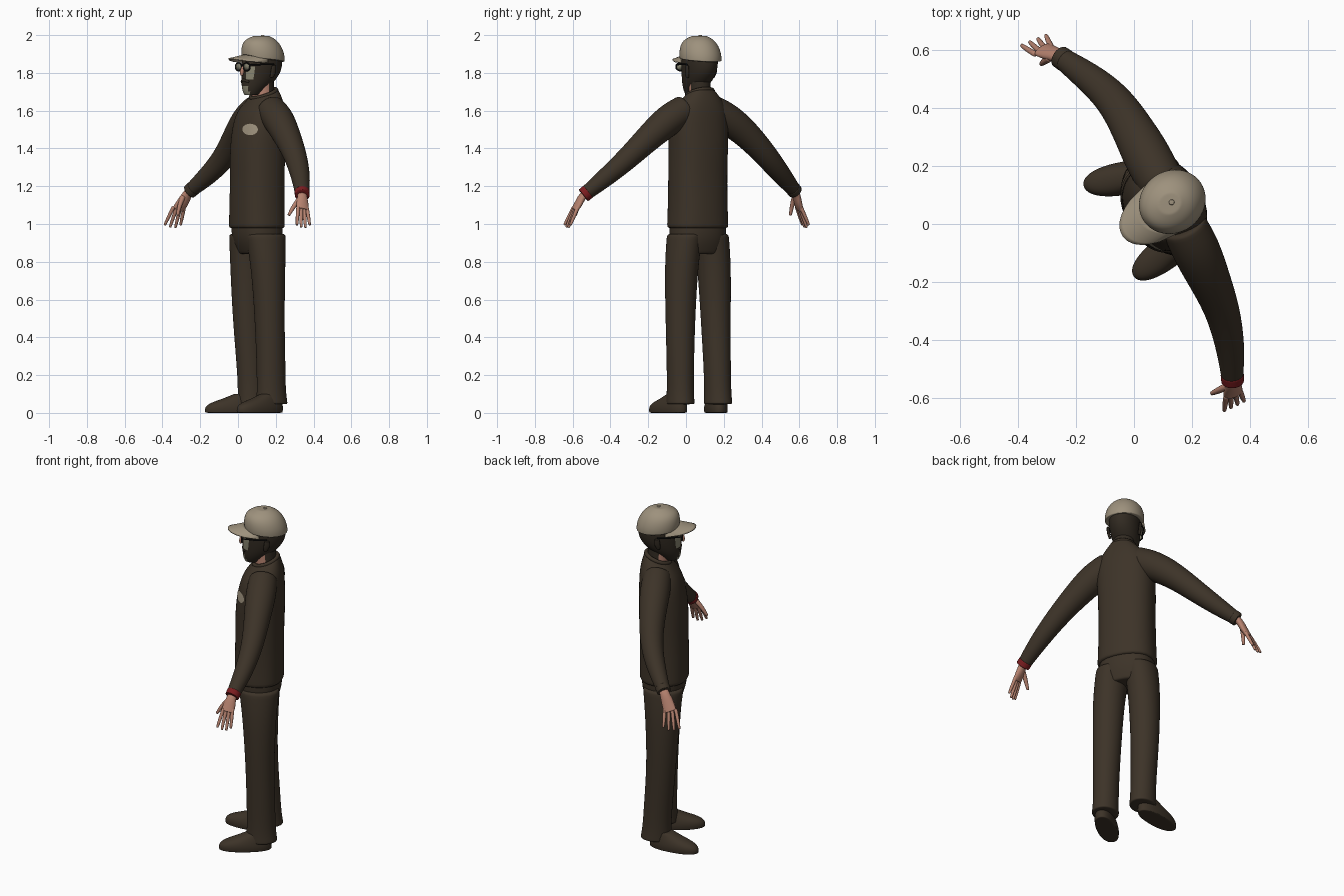
import bpy, bmesh, math
from mathutils import Vector as V

if "Cube" in bpy.data.objects:
    bpy.data.objects.remove(bpy.data.objects["Cube"])


def material(name, r, g, b):
    m = bpy.data.materials.new(name)
    m.use_nodes = True
    m.diffuse_color = (r, g, b, 1)
    m.node_tree.nodes["Principled BSDF"].inputs["Base Color"].default_value = (r, g, b, 1)
    return m


CLOTH = material("dark brown cloth", .046, .033, .021)
HEAD = material("deep brown", .032, .024, .016)
KHAKI = material("khaki", .34, .285, .205)
SKIN = material("skin", .47, .225, .16)
RED = material("dark red", .2, .012, .014)
PALE = material("pale grey olive", .25, .235, .165)
BLACK = material("black", .008, .008, .008)

BODY = V((-.88, -.48, 0)).normalized()   # way the body faces
FACE = V((-.82, -.57, 0)).normalized()   # way the head faces
NECK = V((.13, .075, 0))


def side_of(fwd):
    return V((-fwd.y, fwd.x, 0))


def finish(name, bm, mats, sub=0, rule=None):
    """Turn a bmesh into a smooth object, colouring faces by the rule."""
    bmesh.ops.recalc_face_normals(bm, faces=bm.faces)
    for f in bm.faces:
        f.smooth = True
        if rule:
            f.material_index = rule(f.calc_center_median())
    me = bpy.data.meshes.new(name)
    bm.to_mesh(me)
    bm.free()
    for m in mats:
        me.materials.append(m)
    ob = bpy.data.objects.new(name, me)
    bpy.context.collection.objects.link(ob)
    if sub:
        ob.modifiers.new("Smooth", "SUBSURF").levels = sub
        ob.modifiers["Smooth"].render_levels = sub
    return ob


def bridge(name, rings, mats, sub=2, rule=None):
    """Skin a stack of rings, with tight loops to keep the ends crisp."""
    near = lambda a, b: [p.lerp(q, .06) for p, q in zip(a, b)]
    rings = [rings[0], near(rings[0], rings[1]), *rings[1:-1],
             near(rings[-1], rings[-2]), rings[-1]]
    bm = bmesh.new()
    loops = [[bm.verts.new(p) for p in r] for r in rings]
    n = len(loops[0])
    for a, b in zip(loops, loops[1:]):
        for i in range(n):
            j = (i + 1) % n
            bm.faces.new((a[i], a[j], b[j], b[i]))
    bm.faces.new(loops[0])
    bm.faces.new(loops[-1])
    return finish(name, bm, mats, sub, rule)


def ring(c, s, f, a, b, n=16, power=1.0):
    pw = lambda t: math.copysign(abs(t) ** power, t)
    ang = [2 * math.pi * i / n for i in range(n)]
    return [c + s * a * pw(math.cos(t)) + f * b * pw(math.sin(t)) for t in ang]


def loft(name, mats, fwd, rows, n=16, power=1.0, rule=None):
    """Upright form: rows of x, y, z, half width, half depth, forward drop."""
    rings = []
    for x, y, z, a, b, *drop in rows:
        tilt = fwd - V((0, 0, drop[0] / b if drop else 0))
        rings.append(ring(V((x, y, z)), side_of(fwd), tilt, a, b, n, power))
    return bridge(name, rings, mats, 2, rule)


def tube(name, mat, pts, radii, side=V((1, 0, 0)), n=12, sub=1):
    """Limb along a path; a radius may be a pair for a flattened section."""
    rings = []
    for i, p in enumerate(pts):
        d = (pts[min(i + 1, len(pts) - 1)] - pts[max(i - 1, 0)]).normalized()
        s = (side - d * side.dot(d)).normalized()
        a, b = radii[i] if isinstance(radii[i], tuple) else (radii[i], radii[i])
        rings.append(ring(p, s, d.cross(s), a, b, n))
    return bridge(name, rings, [mat], sub)


# Sweater body and hips
sweater = loft("sweater", [CLOTH], BODY, [
    (.1, .062, .975, .166, .136), (.1, .062, 1.1, .16, .136), (.102, .062, 1.25, .158, .133),
    (.104, .064, 1.4, .16, .138), (.112, .066, 1.52, .165, .128), (.122, .07, 1.6, .155, .115, .01),
    (.13, .072, 1.65, .12, .095, .02), (.136, .074, 1.69, .078, .074, .025)], 20, .86)
loft("hips", [CLOTH], BODY, [
    (.105, .063, .84, .14, .09), (.102, .062, .92, .155, .125), (.1, .062, 1.0, .155, .125)], 16, .86)

# Trouser legs
loft("left_leg", [CLOTH], BODY, [
    (.18, -.03, .045, .074, .088), (.176, -.03, .12, .07, .08), (.175, -.03, .25, .072, .08),
    (.167, -.03, .5, .08, .08), (.16, -.025, .78, .09, .094), (.145, -.005, .95, .092, .115)])
loft("right_leg", [CLOTH], BODY, [
    (.08, .17, .045, .074, .088), (.076, .168, .12, .07, .08), (.07, .165, .25, .072, .08),
    (.052, .157, .5, .08, .083), (.052, .15, .78, .09, .097), (.06, .13, .95, .092, .115)])

# Shoes
for name, c, d in (("left_shoe", V((.115, -.095, 0)), V((-.8, -.6, 0))),
                   ("right_shoe", V((-.032, .158, 0)), V((-.985, -.17, 0)))):
    rows = [(0, 0, .056, .146), (0, .025, .06, .15), (-.008, .05, .056, .138),
            (-.045, .075, .047, .095), (-.07, .1, .04, .06)]
    loft(name, [CLOTH], d, [(*(c + d * o).xy, z, a, b) for o, z, a, b in rows], 16, .9)


# Sleeves, cuffs and hands
def arm(tag, path, radii, band, knuckle, side, tip, thumb):
    path = [V(p) for p in path]
    tube(tag + "_sleeve", CLOTH, path, radii, n=14, sub=2)
    w, d = path[-1], (path[-1] - path[-2]).normalized()
    tube(tag + "_cuff", band, [w - d * .022, w + d * .012], [.042, .041], sub=2)
    s, k = V(side), V(knuckle)
    tube(tag + "_palm", SKIN, [w - d * .02, w + d * .02, w.lerp(k, .6), k],
         [(.026, .021), (.027, .021), (.036, .02), (.036, .014)], s, sub=2)
    for i, lift in enumerate((.012, 0, -.002, .012)):
        t = (i - 1.5) / 1.5
        root, end = k + s * t * .72, V(tip) + s * t + V((0, 0, lift))
        mid = root.lerp(end, .5) + (end - w).normalized() * .004
        tube(f"{tag}_finger_{i + 1}", SKIN, [root - (end - root) * .2, mid, end],
             [.011, .0105, .007], s, 8)
    th = V(thumb)
    base = w.lerp(k, .3) - s * .45
    tube(tag + "_thumb", SKIN, [base, base.lerp(th, .5) - s * .15, th], [.015, .013, .008], s, 8)


arm("left", [(.17, 0, 1.61), (.215, -.09, 1.555), (.265, -.2, 1.455), (.307, -.3, 1.355),
             (.333, -.42, 1.25), (.34, -.535, 1.158)], [.08, .088, .073, .062, .052, .038],
    RED, (.342, -.59, 1.075), (.034, .016, 0), (.346, -.628, .982), (.268, -.585, 1.045))
arm("right", [(.1, .13, 1.61), (.05, .225, 1.555), (-.005, .33, 1.47), (-.07, .435, 1.35),
              (-.16, .51, 1.255), (-.25, .573, 1.178)], [.08, .088, .075, .064, .053, .038],
    CLOTH, (-.318, .603, 1.075), (.042, .017, 0), (-.346, .634, .982), (-.32, .552, 1.045))

# Neck, skin at the front and dark behind
loft("neck", [SKIN, HEAD], FACE, [(.135, .074, 1.62, .062, .066), (.132, .073, 1.69, .058, .06),
                                  (.13, .072, 1.77, .058, .062)],
     rule=lambda c: int((c - NECK).dot(FACE) < .0 or c.z > 1.74))
bpy.ops.mesh.primitive_torus_add(major_segments=32, minor_segments=8, major_radius=.07,
                                 minor_radius=.012, location=(.135, .073, 1.69))
collar = bpy.context.object
collar.name = "collar"
collar.rotation_mode = "QUATERNION"
collar.rotation_quaternion = V((0, 0, 1)).rotation_difference(V((0, 0, 1)) + FACE * .38)
collar.data.materials.append(CLOTH)
bpy.ops.object.shade_smooth()


def on_head(forward, left, z):
    return NECK + FACE * forward + side_of(FACE) * left + V((0, 0, z))


# Head with pale cheeks and chin
def face_rule(c):
    fwd, lat = (c - NECK).dot(FACE), abs((c - NECK).dot(side_of(FACE)))
    cheek = 1.765 < c.z < 1.83 and .012 < lat < .06
    return int(fwd > .07 and (cheek or (c.z < 1.715 and lat < .03)))


head_rows = [(.07, 1.682, .034, .04), (.062, 1.7, .046, .058), (.045, 1.73, .062, .08),
             (.025, 1.765, .074, .1), (.012, 1.8, .081, .114), (.006, 1.835, .085, .119),
             (.002, 1.87, .086, .117), (0, 1.92, .08, .105)]
loft("head", [HEAD, PALE], FACE, [(*on_head(o, 0, 0).xy, z, a, b) for o, z, a, b in head_rows],
     24, rule=face_rule)
tube("nose", SKIN, [on_head(.112, 0, 1.845), on_head(.136, 0, 1.81), on_head(.132, 0, 1.787)],
     [.008, .013, .01], side_of(FACE), 8)
tube("moustache", HEAD, [on_head(.11, -.035, 1.752), on_head(.125, 0, 1.766),
                         on_head(.11, .035, 1.752)], [.007, .011, .007], FACE, 8)

# Ears and glasses
for tag, m in (("left", 1), ("right", -1)):
    tube(tag + "_ear", HEAD, [on_head(0, m * .082, 1.775), on_head(-.008, m * .09, 1.805),
                              on_head(-.01, m * .092, 1.84)],
         [(.01, .008), (.02, .009), (.014, .008)], FACE, 8, 2)
    lens = on_head(.128, m * .037, 1.832)
    rim = ring(lens, side_of(FACE), V((0, 0, 1)), .03, .021, 16)
    for i, p in enumerate(rim):
        q = rim[(i + 1) % len(rim)]
        tube(f"{tag}_rim_{i + 1}", BLACK, [p, q], [.004, .004], FACE, 6, 0)
    tube(tag + "_lens", PALE, [lens - FACE * .002, lens + FACE * .002],
         [(.028, .019)] * 2, side_of(FACE), 16, 0)
    tube(tag + "_temple", BLACK, [on_head(.128, m * .066, 1.842), on_head(.06, m * .09, 1.845),
                                  on_head(-.01, m * .092, 1.845)], [.004] * 3, V((0, 0, 1)), 6, 0)
tube("glasses_bridge", BLACK, [on_head(.13, -.01, 1.84), on_head(.13, .01, 1.84)],
     [.004, .004], FACE, 6, 0)

# Cap crown, button and brim
cap_rows = [(-.004, 1.868, .108, .119, -.012), (-.002, 1.9, .11, .121, -.008),
            (.006, 1.945, .1, .11, -.004), (.012, 1.978, .075, .085, 0), (.008, 1.996, .035, .04, 0)]
loft("cap_crown", [KHAKI], FACE,
     [(*on_head(o, 0, 0).xy, z, a, b, t) for o, z, a, b, t in cap_rows], 20)
tube("cap_button", KHAKI, [on_head(0, 0, 1.988), on_head(0, 0, 2.0)], [.012, .009])
bm = bmesh.new()
bmesh.ops.create_grid(bm, x_segments=16, y_segments=6, size=1)
for v in bm.verts:
    t, s = v.co.x, (v.co.y + 1) / 2
    reach = .085 + .03 * (1 - t * t) - .05 * t * t + s * .09 * math.sqrt(max(0, 1 - t ** 4))
    v.co = on_head(reach, t * .098, 1.893 - .018 * s - .022 * t * t)
brim = finish("cap_brim", bm, [KHAKI])
thick = brim.modifiers.new("Thickness", "SOLIDIFY")
thick.thickness, thick.offset = .008, 0

# Chest badge laid on the sweater
bm = bmesh.new()
bmesh.ops.create_grid(bm, x_segments=12, y_segments=12, size=1)
for v in bm.verts:
    x, y = v.co.xy
    v.co = (.066 + .04 * x * math.sqrt(1 - y * y / 2), -.4, 1.5 + .03 * y * math.sqrt(1 - x * x / 2))
badge = finish("chest_badge", bm, [KHAKI])
wrap = badge.modifiers.new("Wrap", "SHRINKWRAP")
wrap.target, wrap.wrap_method, wrap.wrap_mode = sweater, "PROJECT", "ABOVE_SURFACE"
wrap.use_project_y, wrap.offset = True, .004
